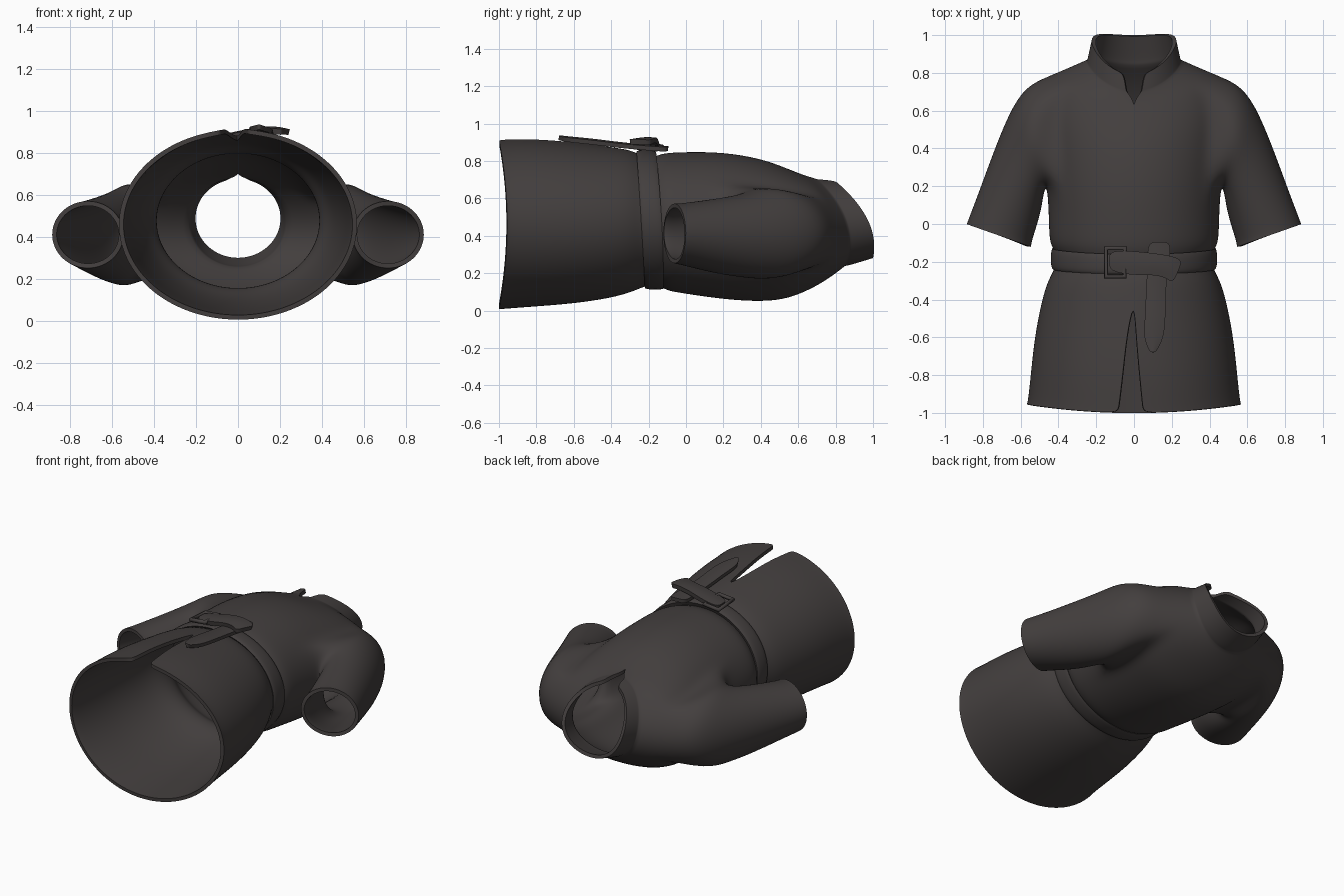
import bpy, bmesh, math
from mathutils import Vector

if "Cube" in bpy.data.objects:
    bpy.data.objects.remove(bpy.data.objects["Cube"])

cloth = bpy.data.materials.new("charcoal cloth")
cloth.diffuse_color = (0.056, 0.049, 0.048, 1)
cloth.use_nodes = True
cloth.node_tree.nodes["Principled BSDF"].inputs["Base Color"].default_value = cloth.diffuse_color
N = 32  # columns around the body, starting at the front centre


def finish(name, bm, thick, levels=2, offset=-1):
    me = bpy.data.meshes.new(name)
    bm.to_mesh(me)
    bm.free()
    ob = bpy.data.objects.new(name, me)
    bpy.context.collection.objects.link(ob)
    me.materials.append(cloth)
    sub = ob.modifiers.new("smooth", 'SUBSURF')
    sub.levels = sub.render_levels = levels
    sol = ob.modifiers.new("thickness", 'SOLIDIFY')
    sol.thickness, sol.offset = thick, offset
    bpy.ops.object.select_all(action='DESELECT')
    ob.select_set(True)
    bpy.context.view_layer.objects.active = ob
    for m in ("smooth", "thickness"):
        bpy.ops.object.modifier_apply(modifier=m)
    bpy.ops.object.shade_smooth_by_angle(angle=math.radians(50))
    return ob


def tube(bm, rings):
    """Loft rings: half width, z top, z bottom, y front/side/back, gap left/right of the front centre."""
    rows = []
    for w, zt, zb, yf, ys, yb, gl, gr in rings:
        a, b = math.asin(gl / w), math.asin(gr / w)
        row = []
        for i in range(N + 1):
            t = math.pi / 2 + a + (2 * math.pi - a - b) * i / N
            s = math.sin(t)
            y = ys + s * (yf - yb) / 2 + s * s * ((yf + yb) / 2 - ys)
            row.append(bm.verts.new((w * math.cos(t), y, (zt + zb) / 2 + s * (zt - zb) / 2)))
        rows.append(row)
    return rows


def skin(bm, rows, skip=lambda j, i: False):
    for j in range(len(rows) - 1):
        for i in range(N):
            if not skip(j, i):
                bm.faces.new((rows[j][i], rows[j + 1][i], rows[j + 1][i + 1], rows[j][i + 1]))


# Tunic body from hem to collar rim
body = [
    (.57, .915, .005, -1.0, -.955, -1.0, .085, .05),
    (.562, .915, .008, -.96, -.92, -.96, .08, .046),
    (.548, .918, .02, -.8, -.78, -.8, .06, .03),
    (.528, .90, .035, -.6, -.59, -.6, .04, .012),
    (.49, .875, .065, -.39, -.4, -.4, 0, 0),
    (.455, .86, .10, -.29, -.29, -.28, 0, 0),
    (.41, .825, .135, -.23, -.22, -.21, 0, 0),
    (.41, .82, .135, -.17, -.15, -.14, 0, 0),
    (.45, .845, .105, -.13, -.11, -.11, 0, 0),
    (.452, .85, .088, 0, 0, 0, 0, 0),
    (.46, .85, .058, .2, .2, .2, 0, 0),
    (.48, .815, .045, .4, .4, .4, 0, 0),
    (.50, .77, .06, .52, .6, .55, 0, 0),
    (.46, .728, .13, .62, .78, .70, 0, 0),
    (.34, .715, .19, .66, .825, .79, .006, .006),
    (.25, .705, .238, .70, .86, .85, .04, .04),
    (.245, .705, .24, .715, .88, .87, .045, .045),
    (.225, .70, .28, .79, .97, 1.0, .055, .055),
]
LOW, TOP, K = 10, 13, 3  # rows and column half-span of the armholes
bm = bmesh.new()
rows = tube(bm, body)
skin(bm, rows, lambda j, i: LOW <= j < TOP and (8 - K <= i < 8 + K or 24 - K <= i < 24 + K))

# Sleeves: outer point, inner point (x, y), z bottom, z top
sleeve = [
    ((.575, .735), (.475, .175), .16, .67),
    ((.665, .59), (.485, .10), .17, .63),
    ((.755, .36), (.50, .03), .19, .605),
    ((.835, .14), (.525, -.05), .225, .585),
    ((.88, .025), (.54, -.10), .245, .575),
    ((.888, .0), (.542, -.122), .25, .575),
]
path = ([(TOP, o) for o in range(K)] + [(j, K) for j in range(TOP, LOW, -1)]
        + [(LOW, o) for o in range(K, -K, -1)] + [(j, -K) for j in range(LOW, TOP)]
        + [(TOP, o) for o in range(-K, 0)])
for s in (1, -1):
    prev = [rows[j][16 + s * (8 + o)] for j, o in path]
    n = len(prev)
    for out, inn, zb, zt in sleeve:
        o, q = Vector(out), Vector(inn)
        ring = []
        for k in range(n):
            f = 2 * math.pi * k / n
            p = (o + q) / 2 + (o - q) / 2 * math.cos(f)
            ring.append(bm.verts.new((s * p.x, p.y, (zb + zt) / 2 + (zt - zb) / 2 * math.sin(f))))
        for k in range(n):
            m = (k + 1) % n
            bm.faces.new((prev[k], prev[m], ring[m], ring[k]))
        prev = ring
bmesh.ops.remove_doubles(bm, verts=bm.verts, dist=1e-5)
bmesh.ops.recalc_face_normals(bm, faces=bm.faces)
bm.normal_update()
hem = [f for f in bm.faces if f.calc_center_median().y < -.5]
if sum(f.normal.dot(f.calc_center_median() - Vector((0, f.calc_center_median().y, .46))) for f in hem) < 0:
    bmesh.ops.reverse_faces(bm, faces=bm.faces)
# crease the collar seam
crease = bm.edges.layers.float.new("crease_edge")
seam = set(rows[15])
for e in bm.edges:
    if e.is_valid and all(v in seam for v in e.verts):
        e[crease] = .7
finish("tunic", bm, .022)

# Belt around the waist
bm = bmesh.new()
skin(bm, tube(bm, [
    (.432, .852, .118, -.265, -.24, -.22, 0, 0),
    (.443, .862, .11, -.25, -.225, -.205, 0, 0),
    (.443, .86, .11, -.18, -.15, -.135, 0, 0),
    (.436, .85, .115, -.16, -.13, -.12, 0, 0)]))
bmesh.ops.remove_doubles(bm, verts=bm.verts, dist=1e-5)
finish("belt", bm, .03)


def strap(name, pairs, thick=.028):
    bm = bmesh.new()
    prev = None
    for a, b in pairs:
        cur = [bm.verts.new(a), bm.verts.new([(p + q) / 2 for p, q in zip(a, b)]), bm.verts.new(b)]
        cur[1].co.z += .008
        if prev:
            for k in (0, 1):
                bm.faces.new((prev[k], cur[k], cur[k + 1], prev[k + 1]))
        prev = cur
    bmesh.ops.recalc_face_normals(bm, faces=bm.faces)
    finish(name, bm, thick, offset=0)


# Belt end folded across the buckle, and the hanging tongue below it
strap("belt_end", [
    ((-.13, -.25, .86), (-.13, -.14, .86)), ((0, -.27, .885), (0, -.145, .885)),
    ((.1, -.265, .905), (.1, -.155, .912)), ((.17, -.28, .905), (.2, -.17, .912)),
    ((.205, -.315, .90), (.255, -.19, .895))])
strap("belt_tongue", [
    ((.07, -.095, .865), (.2, -.095, .86)), ((.075, -.2, .87), (.18, -.2, .868)),
    ((.065, -.35, .885), (.165, -.35, .88)), ((.06, -.5, .905), (.165, -.5, .90)),
    ((.05, -.61, .915), (.155, -.61, .91)), ((.09, -.68, .92), (.11, -.68, .92))], .024)

# Square buckle frame
cu = bpy.data.curves.new("buckle", 'CURVE')
cu.dimensions = '3D'
cu.bevel_depth, cu.bevel_resolution = .014, 2
sp = cu.splines.new('POLY')
corners = [(-.148, -.278, .875), (-.048, -.278, .885), (-.048, -.128, .875), (-.148, -.128, .865)]
sp.points.add(3)
for p, c in zip(sp.points, corners):
    p.co = (*c, 1)
sp.use_cyclic_u = True
cu.materials.append(cloth)
bpy.context.collection.objects.link(bpy.data.objects.new("buckle", cu))
